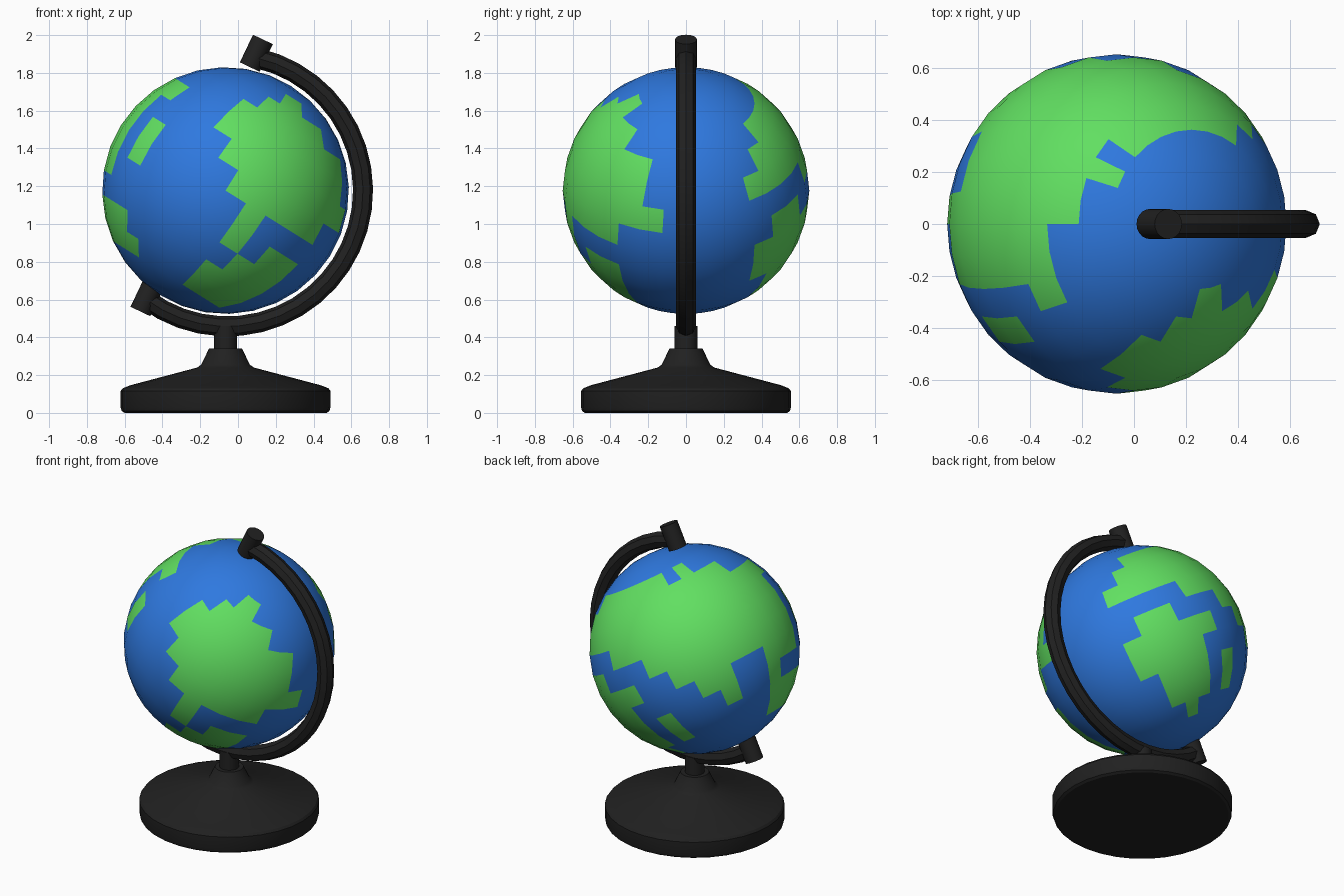
import bpy, bmesh, math
from mathutils import Matrix, Vector

if "Cube" in bpy.data.objects:
    bpy.data.objects.remove(bpy.data.objects["Cube"])

CX, CZ, R = -0.066, 1.177, 0.653      # globe centre and radius
TILT = math.radians(32)


def material(name, rgb):
    m = bpy.data.materials.new(name)
    m.diffuse_color = (*rgb, 1)
    m.use_nodes = True
    m.node_tree.nodes["Principled BSDF"].inputs["Base Color"].default_value = m.diffuse_color
    return m


BLACK = material("black plastic", (0.015, 0.015, 0.015))
OCEAN = material("ocean blue", (0.028, 0.19, 0.74))
LAND_GREEN = material("land green", (0.12, 0.74, 0.12))


def finish(name, bm, mats, angle=35):
    bmesh.ops.recalc_face_normals(bm, faces=bm.faces)
    me = bpy.data.meshes.new(name)
    bm.to_mesh(me)
    bm.free()
    for m in mats:
        me.materials.append(m)
    ob = bpy.data.objects.new(name, me)
    bpy.context.collection.objects.link(ob)
    smooth(ob, angle)
    return ob


def smooth(ob, angle):
    bpy.ops.object.select_all(action='DESELECT')
    ob.select_set(True)
    bpy.context.view_layer.objects.active = ob
    bpy.ops.object.shade_smooth_by_angle(angle=math.radians(angle))


# Globe: latitude row -> longitude cell ranges that are land
LAND = {
    2: [(24, 26)],
    3: [(5, 12), (13, 14), (23, 28)],
    4: [(4, 16), (22, 30)],
    5: [(3, 19), (22, 30)],
    6: [(7, 18), (23, 31)],
    7: [(4, 6), (9, 18), (19, 20), (24, 29)],
    8: [(3, 8), (10, 18), (19, 20), (25, 26)],
    9: [(3, 7), (11, 13), (15, 18), (25, 26), (27, 29)],
    10: [(4, 7), (8, 9), (12, 13), (15, 16), (26, 29)],
    11: [(4, 7), (8, 9), (15, 20), (25, 29)],
    12: [(5, 6), (15, 21), (25, 29)],
}
STEP = math.tau / 32
bm = bmesh.new()
bmesh.ops.create_uvsphere(bm, u_segments=32, v_segments=16, radius=R)
for f in bm.faces:
    c = f.calc_center_median()
    row = int(math.acos(c.z / c.length) / STEP)
    col = int((math.atan2(c.y, c.x) % math.tau) / STEP)
    f.material_index = int(any(a <= col < b for a, b in LAND.get(row, [])))
bm.transform(Matrix.Translation((CX, 0, CZ)) @ Matrix.Rotation(TILT, 4, 'Y'))
finish("globe", bm, [OCEAN, LAND_GREEN])

# Base and stem: one turned profile (radius, height)
PROFILE = [(0, 0), (0.535, 0), (0.55, 0.01), (0.556, 0.03), (0.556, 0.115),
           (0.545, 0.13), (0.505, 0.146), (0.15, 0.24), (0.128, 0.256),
           (0.088, 0.34), (0.06, 0.34), (0.06, 0.46), (0, 0.46)]
bm = bmesh.new()
vs = [bm.verts.new((r, 0, z)) for r, z in PROFILE]
edges = [bm.edges.new(p) for p in zip(vs, vs[1:])]
bmesh.ops.spin(bm, geom=vs + edges, cent=(0, 0, 0), axis=(0, 0, 1),
               angle=math.tau, steps=32)
bmesh.ops.remove_doubles(bm, verts=bm.verts, dist=1e-4)
bm.transform(Matrix.Translation((CX, 0, 0)))
finish("base", bm, [BLACK], 30)

# Meridian arm: round tube along an arc
cu = bpy.data.curves.new("meridian_arm", 'CURVE')
cu.dimensions = '3D'
cu.bevel_depth = 0.053
cu.bevel_resolution = 2
cu.use_fill_caps = True
N = 24
sp = cu.splines.new('POLY')
sp.points.add(N)
for i, p in enumerate(sp.points):
    a = math.radians(-127 + (77.5 + 127) * i / N)
    p.co = (-0.057 + 0.719 * math.cos(a), 0, CZ + 0.719 * math.sin(a), 1)
cu.materials.append(BLACK)
arm = bpy.data.objects.new("meridian_arm", cu)
bpy.context.collection.objects.link(arm)
bpy.ops.object.select_all(action='DESELECT')
arm.select_set(True)
bpy.context.view_layer.objects.active = arm
bpy.ops.object.convert(target='MESH')
smooth(bpy.context.view_layer.objects.active, 40)

# Pivot caps at both arm ends
for name, x, z in (("top_pivot", 0.097, 1.904), ("bottom_pivot", -0.482, 0.61)):
    bm = bmesh.new()
    bmesh.ops.create_cone(bm, cap_ends=True, segments=20, radius1=0.058,
                          radius2=0.058, depth=0.162)
    bm.transform(Matrix.Translation((x, 0, z))
                 @ Matrix.Rotation(math.radians(25.5), 4, 'Y'))
    finish(name, bm, [BLACK])
